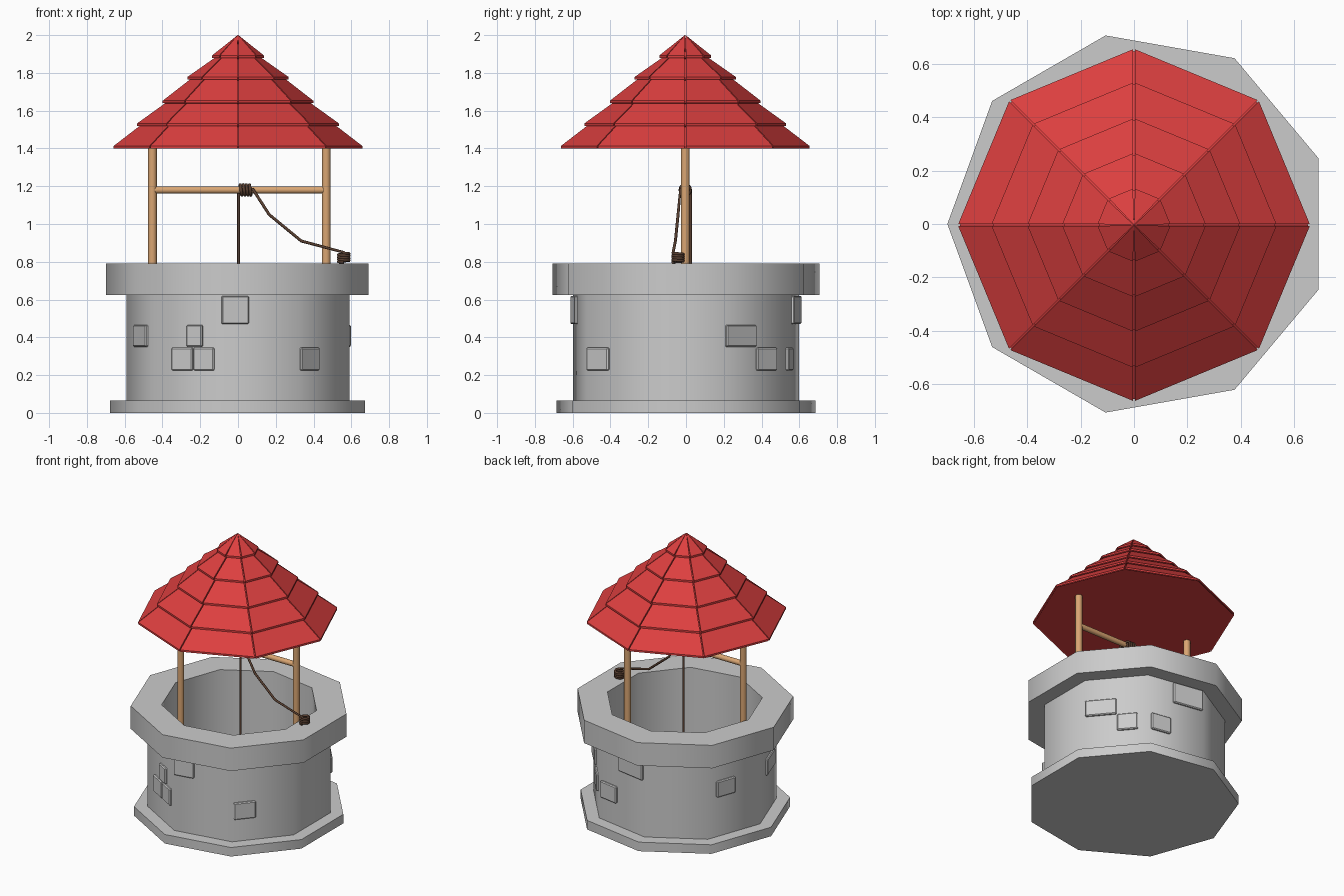
import bpy, bmesh
from math import sin, cos, pi, radians
from mathutils import Vector, Matrix

if "Cube" in bpy.data.objects:
    bpy.data.objects.remove(bpy.data.objects["Cube"])


def material(name, rgb):
    m = bpy.data.materials.new(name)
    m.diffuse_color = (*rgb, 1)
    m.use_nodes = True
    m.node_tree.nodes["Principled BSDF"].inputs["Base Color"].default_value = m.diffuse_color
    return m


RED = material("roof_red", (0.72, 0.05, 0.05))
WOOD = material("wood", (0.70, 0.38, 0.17))
ROPE = material("rope_brown", (0.10, 0.05, 0.03))


def finish(name, bm, mat=None, smooth=None):
    bmesh.ops.recalc_face_normals(bm, faces=bm.faces)
    me = bpy.data.meshes.new(name)
    bm.to_mesh(me)
    bm.free()
    ob = bpy.data.objects.new(name, me)
    bpy.context.collection.objects.link(ob)
    if mat:
        me.materials.append(mat)
    if smooth:
        bpy.ops.object.select_all(action='DESELECT')
        ob.select_set(True)
        bpy.context.view_layer.objects.active = ob
        bpy.ops.object.shade_smooth_by_angle(angle=radians(smooth))
    return ob


def lathe(name, profile, n, phase, cx=0, cy=0, loop=False, mat=None, smooth=None):
    """Sweep (radius, z) points round n sides; cap the ends or close the loop."""
    bm = bmesh.new()
    rings = [[bm.verts.new((cx + r * cos(phase + 2 * pi * i / n),
                            cy + r * sin(phase + 2 * pi * i / n), z))
              for i in range(n)] for r, z in profile]
    pairs = list(zip(rings, rings[1:]))
    if loop:
        pairs.append((rings[-1], rings[0]))
    else:
        bm.faces.new(rings[0])
        bm.faces.new(rings[-1])
    for a, b in pairs:
        for i in range(n):
            j = (i + 1) % n
            bm.faces.new((a[i], a[j], b[j], b[i]))
    return finish(name, bm, mat, smooth)


def rod(name, a, b, r, mat):
    a, b = Vector(a), Vector(b)
    bm = bmesh.new()
    rot = (b - a).to_track_quat('Z', 'Y').to_matrix().to_4x4()
    bmesh.ops.create_cone(bm, cap_ends=True, segments=16, radius1=r, radius2=r,
                          depth=(b - a).length,
                          matrix=Matrix.Translation((a + b) / 2) @ rot)
    return finish(name, bm, mat, 40)


def rope(name, pts, r=0.008):
    cu = bpy.data.curves.new(name, 'CURVE')
    cu.dimensions = '3D'
    cu.bevel_depth = r
    cu.bevel_resolution = 2
    cu.use_fill_caps = True
    sp = cu.splines.new('POLY')
    sp.points.add(len(pts) - 1)
    for p, co in zip(sp.points, pts):
        p.co = (*co, 1)
    cu.materials.append(ROPE)
    bpy.context.collection.objects.link(bpy.data.objects.new(name, cu))


# Nine-sided stone body
CX, WALL_R, HOLE_R = 0.018, 0.608, 0.515
lathe("base", [(0.696, 0), (0.696, 0.065)], 9, pi, CX, smooth=45)
lathe("wall", [(HOLE_R, 0.06), (WALL_R, 0.06), (WALL_R, 0.63), (HOLE_R, 0.63)],
      9, pi, CX, loop=True, smooth=45)
lathe("rim", [(HOLE_R, 0.625), (0.717, 0.625), (0.717, 0.79), (HOLE_R, 0.79)],
      9, pi, CX, loop=True, smooth=45)

# Raised stones: wall side, start and end along that side, row
ROWS = {"low": (0.225, 0.345), "mid": (0.35, 0.465), "top": (0.47, 0.62)}
STONES = [(0, .33, .80, "mid"), (1, .28, .59, "low"), (1, .60, .90, "low"),
          (1, .50, .73, "mid"), (2, .00, .35, "top"), (3, .02, .38, "low"),
          (5, .00, .50, "mid"), (5, .51, .84, "low"), (6, .05, .40, "low"),
          (6, .45, .98, "top"), (8, .16, .51, "mid")]


def corner(k):
    a = pi + k * 2 * pi / 9
    return Vector((CX + WALL_R * cos(a), WALL_R * sin(a), 0))


for n, (k, t0, t1, row) in enumerate(STONES):
    a, b = corner(k), corner(k + 1)
    z0, z1 = ROWS[row]
    mid = a.lerp(b, (t0 + t1) / 2)
    mid.z = (z0 + z1) / 2
    bm = bmesh.new()
    bmesh.ops.create_cube(bm, size=1, matrix=(
        Matrix.Translation(mid)
        @ Matrix.Rotation(pi + (k + 0.5) * 2 * pi / 9, 4, 'Z')
        @ Matrix.Diagonal((0.030, (b - a).length * (t1 - t0), z1 - z0, 1))))
    bmesh.ops.bevel(bm, geom=bm.edges[:], offset=0.006, segments=1, affect='EDGES')
    finish(f"stone_{n + 1}", bm)

# Posts and crossbar
rod("left_post", (-0.453, -0.004, 0.06), (-0.453, -0.004, 1.41), 0.023, WOOD)
rod("right_post", (0.467, -0.004, 0.06), (0.467, -0.004, 1.41), 0.023, WOOD)
rod("crossbar", (-0.453, -0.004, 1.18), (0.467, -0.004, 1.18), 0.019, WOOD)

# Rope: hanging end, windings on the bar, slack, coil on the rim
path = [(0.003, 0.024, 0.08), (0.003, 0.024, 1.16)]
for i in range(49):
    a = 2 * pi * i / 12
    path.append((0.008 + 0.064 * i / 48, -0.004 + 0.028 * cos(a), 1.18 + 0.028 * sin(a)))
path += [(0.078, -0.030, 1.185), (0.165, -0.042, 1.05), (0.335, -0.056, 0.91),
         (0.56, -0.068, 0.850)]
for i in range(49):
    a = -pi / 2 + 2 * pi * i / 12
    path.append((0.56 + 0.028 * cos(a), -0.042 + 0.028 * sin(a), 0.846 - 0.048 * i / 48))
rope("rope", path)

# Roof: solid stepped core with separate sloping panels on eight sides
TIERS = [(0.66, 1.40), (0.535, 1.52), (0.40, 1.64), (0.27, 1.765), (0.138, 1.88), (0.03, 1.99)]
core = []
for (r, z), (r2, z2) in zip(TIERS, TIERS[1:]):
    core += [(r - 0.008, z), (max(r2 - 0.035, 0.002), z2 - 0.006)]
lathe("roof_core", core, 8, 0, 0, -0.004, mat=RED)

bm = bmesh.new()
GAP = 0.004
for i in range(8):
    a0, a1 = i * pi / 4, (i + 1) * pi / 4
    d0, d1 = Vector((cos(a0), sin(a0), 0)), Vector((cos(a1), sin(a1), 0))
    side = (d1 - d0).normalized()

    def pair(r, z):
        g = side * min(GAP, r * 0.25)
        off = Vector((0, -0.004, z))
        return [bm.verts.new(d0 * r + g + off), bm.verts.new(d1 * r - g + off)]

    for (r, z), (r2, z2) in zip(TIERS, TIERS[1:]):
        last = z2 > 1.95
        rt, zt = (0.002, 2.0) if last else (r2 - 0.022, z2 + 0.006)
        loop = [pair(r, z), pair(r, z + 0.013), pair(rt, zt), pair(rt * 0.95, zt - 0.022)]
        for p, q in zip(loop, loop[1:] + loop[:1]):
            bm.faces.new((p[0], p[1], q[1], q[0]))
        bm.faces.new([p[0] for p in loop])
        bm.faces.new([p[1] for p in loop])
finish("roof_panels", bm, RED)
